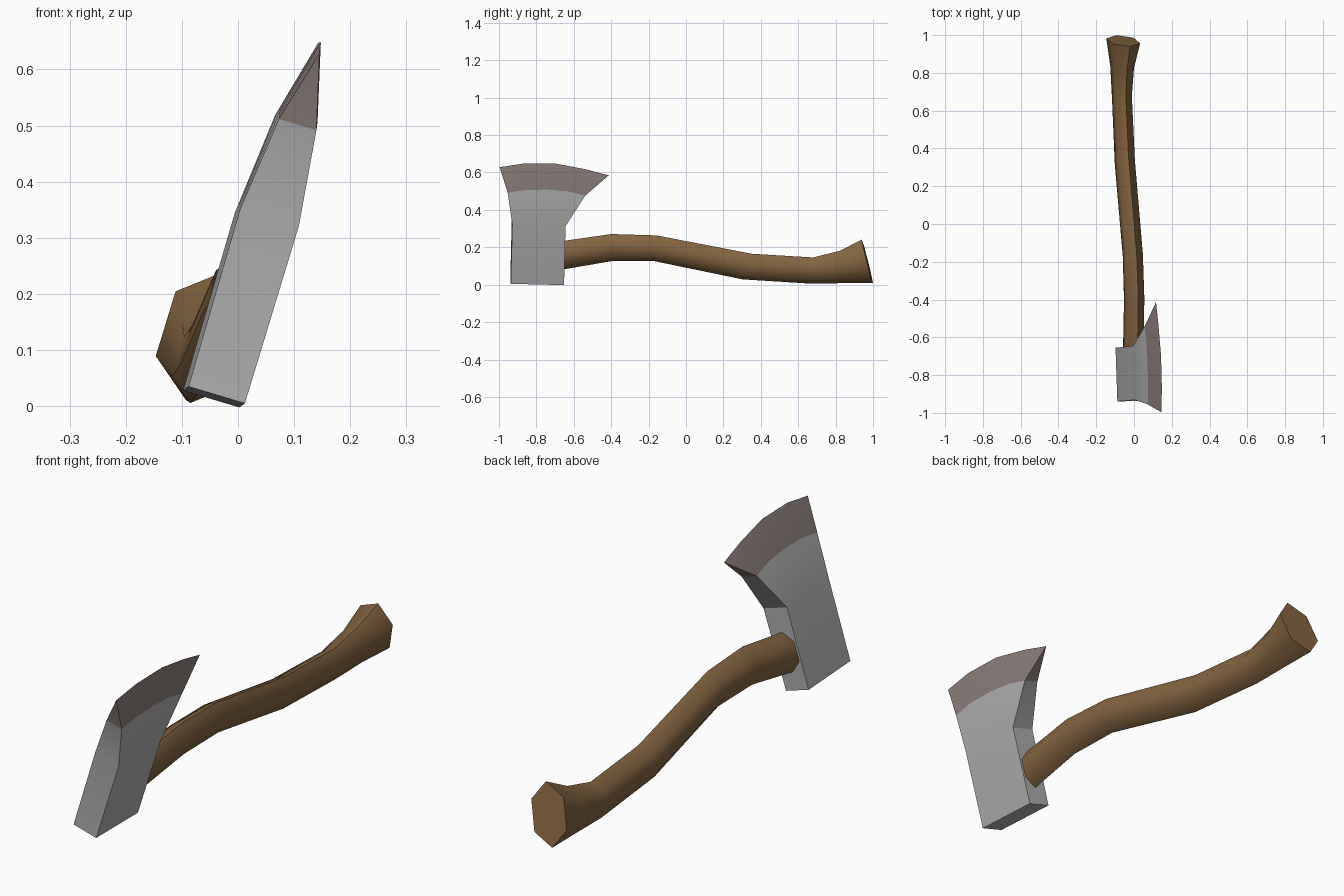
import bpy, bmesh, math
from mathutils import Vector, Matrix

cube = bpy.data.objects.get("Cube")
if cube:
    bpy.data.objects.remove(cube, do_unlink=True)

# Tilted resting frame: W across the head, A along the handle, U towards the edge
U = Vector((.285, .034, .958)).normalized()
A = Vector((-.034, 1, -.025))
A = (A - U * A.dot(U)).normalized()
W = A.cross(U)
POSE = Matrix((W, A, U)).transposed().to_4x4()
POSE.translation = (-.07, .001, -.004)


def material(name, color):
    m = bpy.data.materials.new(name)
    m.use_nodes = True
    m.diffuse_color = (*color, 1)
    m.node_tree.nodes["Principled BSDF"].inputs["Base Color"].default_value = (*color, 1)
    return m


steel = material("steel", (.43, .43, .43))
ground_steel = material("ground_steel", (.26, .21, .195))
wood = material("wood", (.235, .128, .05))


def loft(name, rings, mats, angle, last_band=0):
    """Skin closed rings, cap both ends, and place in the resting pose."""
    bm = bmesh.new()
    loops = [[bm.verts.new(p) for p in ring] for ring in rings]
    n = len(loops[0])
    for k, (lo, hi) in enumerate(zip(loops, loops[1:])):
        for i in range(n):
            j = (i + 1) % n
            f = bm.faces.new((lo[i], lo[j], hi[j], hi[i]))
            f.material_index = last_band if k == len(loops) - 2 else 0
    bm.faces.new(loops[0][::-1])
    if last_band == 0:
        bm.faces.new(loops[-1])
    bmesh.ops.remove_doubles(bm, verts=bm.verts, dist=1e-5)
    bmesh.ops.recalc_face_normals(bm, faces=bm.faces)
    me = bpy.data.meshes.new(name)
    for f in bm.faces:
        f.smooth = True
    bm.to_mesh(me)
    bm.free()
    me.set_sharp_from_angle(angle=math.radians(angle))
    for m in mats:
        me.materials.append(m)
    me.transform(POSE)
    ob = bpy.data.objects.new(name, me)
    bpy.context.collection.objects.link(ob)
    return ob


# Axe head: each row is half thickness plus a front-to-back profile (along, up)
def spread(front, back, height):
    return [(front + (back - front) * t, height) for t in (0, .22, .51, .78, 1)]


head_rows = [
    (.0525, spread(-.94, -.655, 0)),
    (.0545, spread(-.943, -.658, .33)),
    (.035, [(-.973, .502), (-.882, .52), (-.761, .525), (-.649, .518), (-.558, .497)]),
    (0, [(-1.02, .633), (-.892, .657), (-.722, .661), (-.562, .634), (-.435, .603)]),
]
loft("axe_head",
     [[(w, v, h) for v, h in row] + [(-w, v, h) for v, h in reversed(row)]
      for w, row in head_rows],
     [steel, ground_steel], 28, last_band=1)

# Handle: six-sided rings, given by top point, bottom point and half width
handle_rings = [
    ((-.70, .225), (-.68, .068), .051),
    ((-.41, .276), (-.404, .125), .052),
    ((-.17, .275), (-.175, .131), .052),
    ((.344, .186), (.30, .042), .052),
    ((.674, .174), (.67, .0275), .051),
    ((.813, .214), (.84, .035), .06),
    ((.93, .28), (.998, .041), .0866),
]


def hexagon(top, bottom, width):
    t, b = Vector((0, *top)), Vector((0, *bottom))
    mid, half = (t + b) / 2, (t - b) / 2
    return [mid + half * math.cos(a) + Vector((width * math.sin(a), 0, 0))
            for a in (i * math.pi / 3 for i in range(6))]


loft("handle", [hexagon(*r) for r in handle_rings], [wood], 60)
